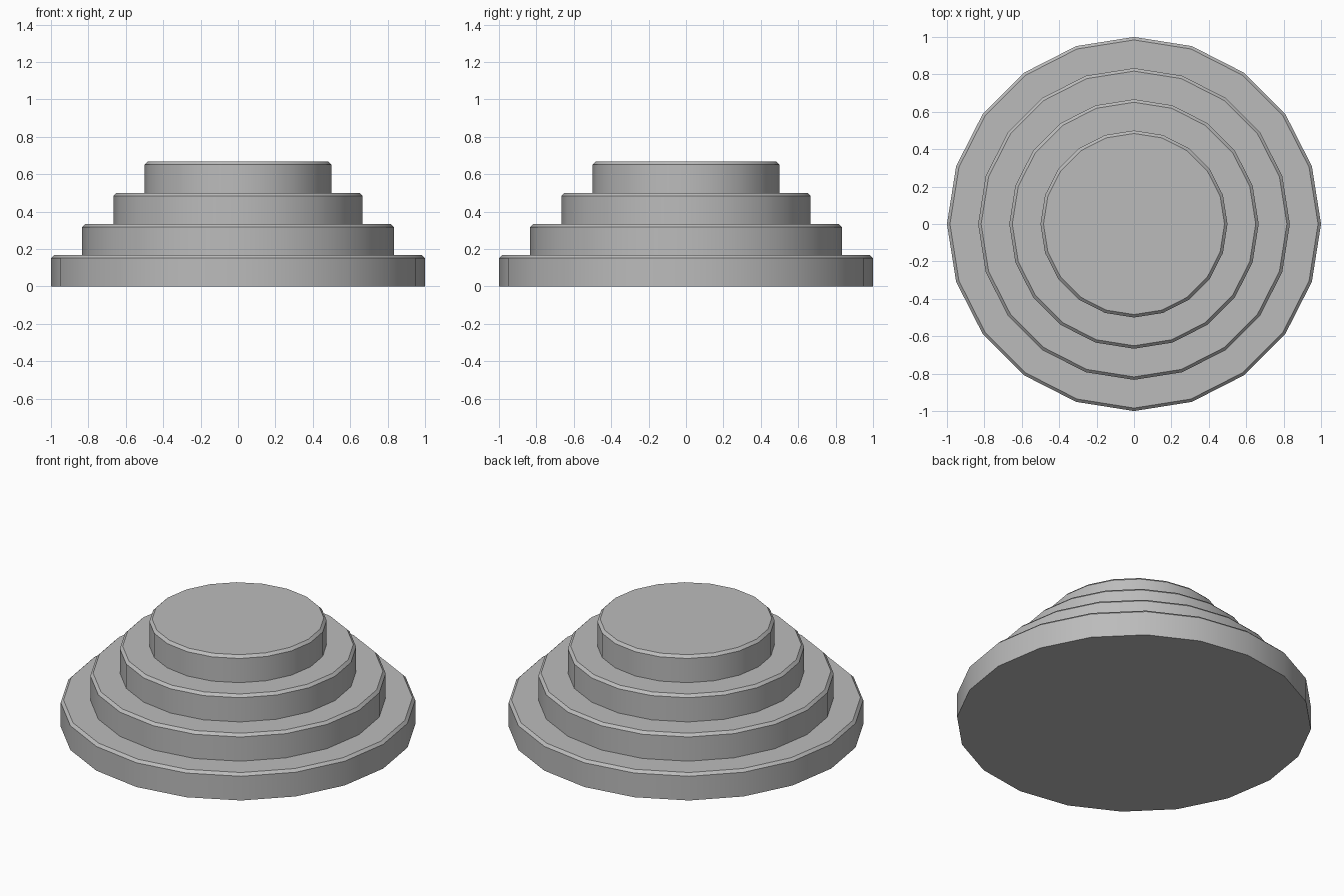
import bpy
import bmesh
import math

cube = bpy.data.objects.get("Cube")
if cube:
    bpy.data.objects.remove(cube, do_unlink=True)

SIDES = 20
STEP = 1 / 6      # height of a tier and drop in radius between tiers
CHAMFER = 0.016

# Plain grey stone
stone = bpy.data.materials.new("grey_stone")
stone.use_nodes = True
grey = (0.5, 0.5, 0.5, 1)
stone.diffuse_color = grey
stone.node_tree.nodes["Principled BSDF"].inputs["Base Color"].default_value = grey


def add_tier(name, radius, base):
    """Twenty-sided disc with a chamfered top rim."""
    bm = bmesh.new()
    profile = [(radius, base), (radius, base + STEP - CHAMFER),
               (radius - CHAMFER, base + STEP)]
    rings = []
    for r, z in profile:
        angles = [math.tau * i / SIDES for i in range(SIDES)]
        rings.append([bm.verts.new((r * math.cos(a), r * math.sin(a), z))
                      for a in angles])
    for low, high in zip(rings, rings[1:]):
        for i in range(SIDES):
            j = (i + 1) % SIDES
            bm.faces.new((low[i], low[j], high[j], high[i]))
    bm.faces.new(rings[0][::-1])
    bm.faces.new(rings[-1])
    mesh = bpy.data.meshes.new(name)
    bm.to_mesh(mesh)
    bm.free()
    mesh.materials.append(stone)
    tier = bpy.data.objects.new(name, mesh)
    bpy.context.collection.objects.link(tier)
    # Smooth walls, crisp rims
    bpy.ops.object.select_all(action="DESELECT")
    tier.select_set(True)
    bpy.context.view_layer.objects.active = tier
    bpy.ops.object.shade_smooth_by_angle(angle=math.radians(30))


# Four stacked tiers, each one step narrower
for level, name in enumerate(["base_tier", "second_tier", "third_tier", "top_tier"]):
    add_tier(name, 1 - level * STEP, level * STEP)
